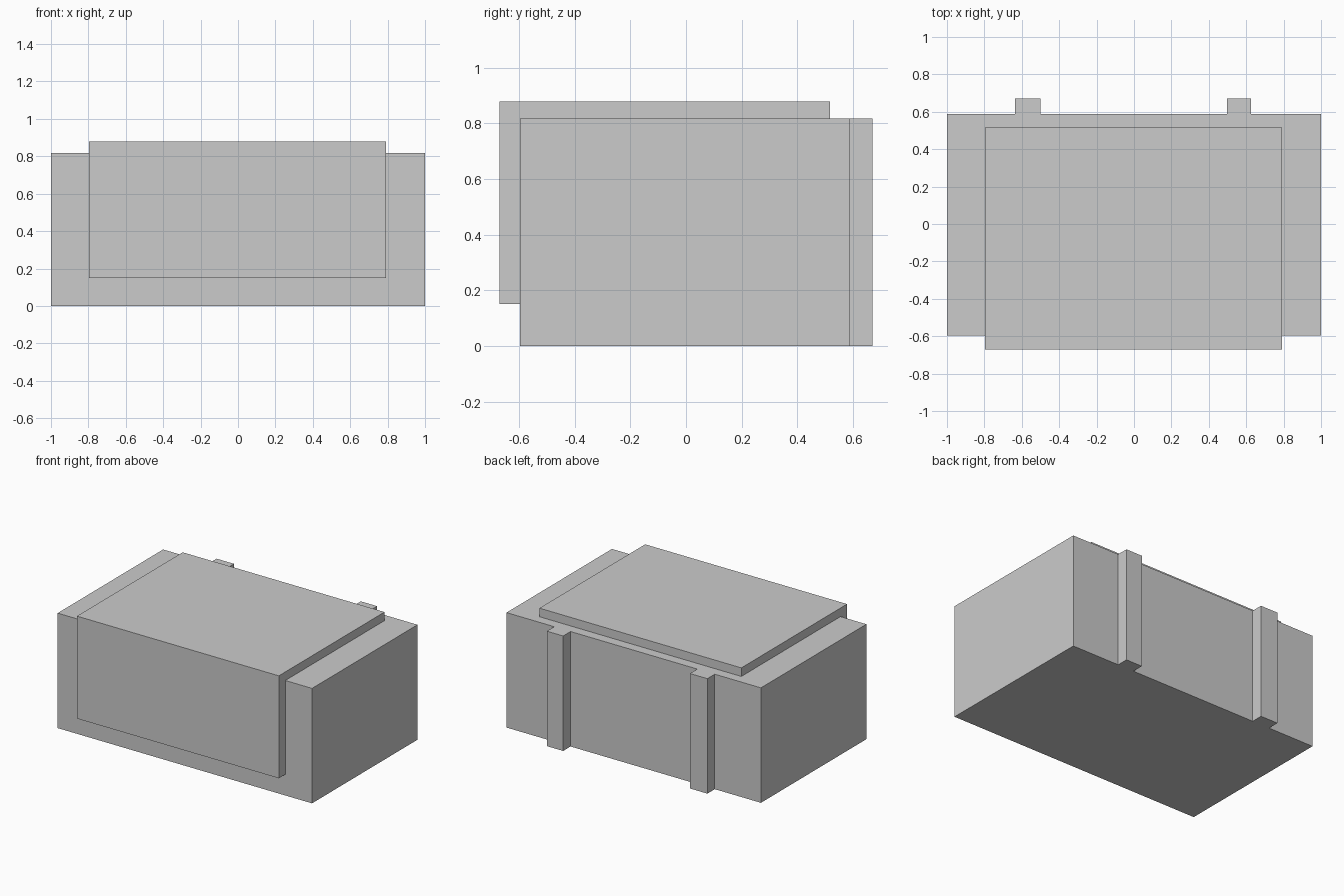
import bpy, bmesh

if "Cube" in bpy.data.objects:
    bpy.data.objects.remove(bpy.data.objects["Cube"])


def prism(name, outline, z0, z1):
    """Extrude a flat outline straight up from z0 to z1."""
    bm = bmesh.new()
    base = bm.faces.new([bm.verts.new((x, y, z0)) for x, y in outline])
    top = bmesh.ops.extrude_face_region(bm, geom=[base], use_keep_orig=True)
    for v in top["geom"]:
        if isinstance(v, bmesh.types.BMVert):
            v.co.z = z1
    bmesh.ops.recalc_face_normals(bm, faces=bm.faces)
    mesh = bpy.data.meshes.new(name)
    bm.to_mesh(mesh)
    bm.free()
    obj = bpy.data.objects.new(name, mesh)
    bpy.context.collection.objects.link(obj)
    return obj


# Main body, with two full-height ribs on the back
front, back, rib_back = -0.597, 0.587, 0.67
outline = [(-1, front), (1, front), (1, back)]
for right, left in ((0.625, 0.497), (-0.5, -0.637)):
    outline += [(right, back), (right, rib_back), (left, rib_back), (left, back)]
outline.append((-1, back))
prism("body", outline, 0, 0.817)

# Raised block that wraps over the front and the top
prism("raised_cover", [(-0.797, -0.67), (0.79, -0.67), (0.79, 0.517), (-0.797, 0.517)], 0.15, 0.878)
